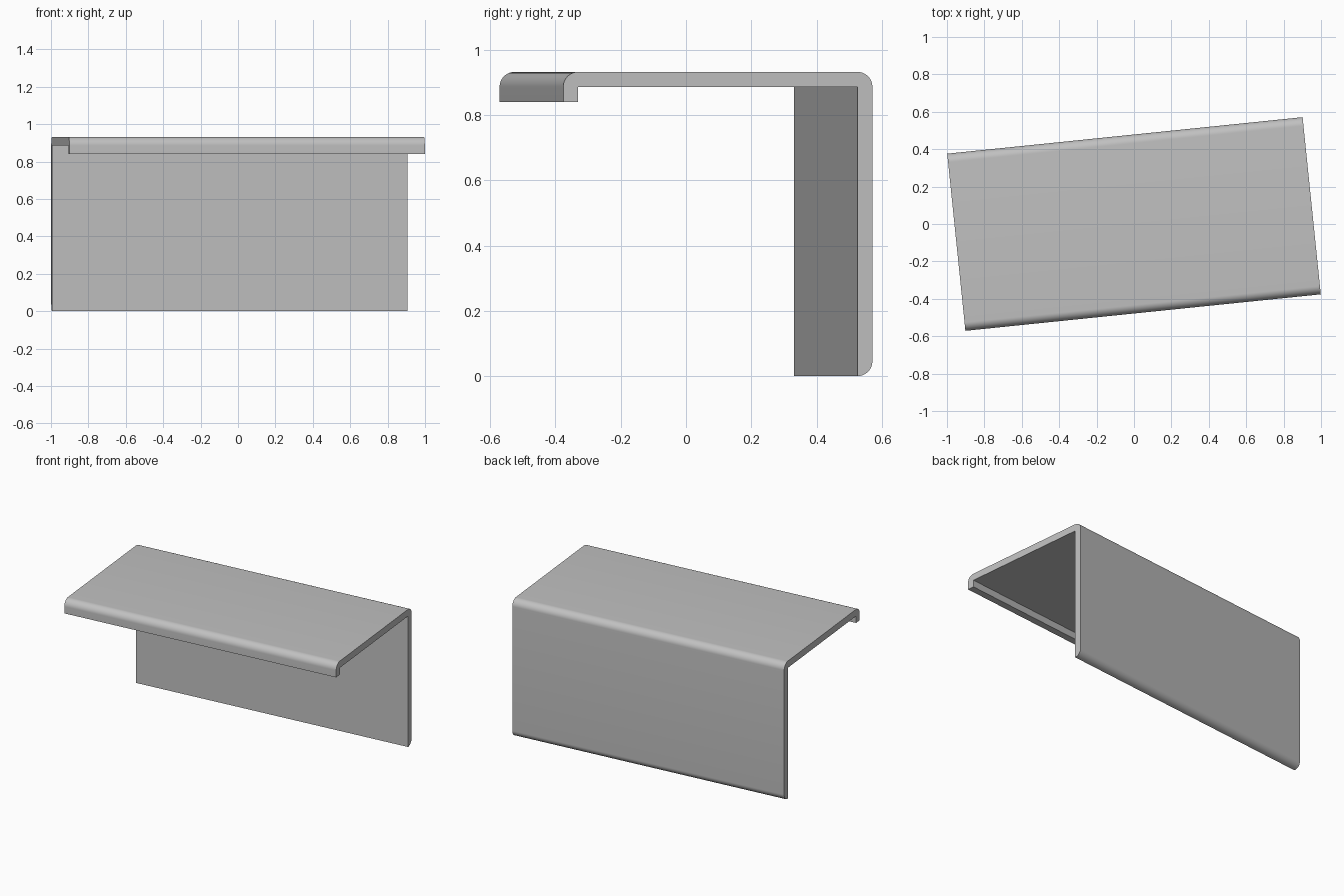
import bpy, bmesh
from math import radians, sin, cos, pi
from mathutils import Matrix

cube = bpy.data.objects.get("Cube")
if cube:
    bpy.data.objects.remove(cube, do_unlink=True)

WIDTH, DEPTH, HEIGHT = 1.91, 0.952, 0.932
THICK = 0.046     # sheet thickness and outer bend radius
LIP = 0.092       # height of the front lip
TURN = radians(5.86)
front, back = -DEPTH / 2, DEPTH / 2


def arc(cy, cz, start, end, steps=12):
    """Points of a rounded outer corner, angles in quarter turns."""
    angles = [(start + (end - start) * i / steps) * pi / 2 for i in range(steps + 1)]
    return [(cy + THICK * cos(a), cz + THICK * sin(a)) for a in angles]


# Side profile: wall, top shelf and short front lip
profile = [(back - THICK, 0)]
profile += arc(back - THICK, THICK, -1, 0)[1:]
profile += arc(back - THICK, HEIGHT - THICK, 0, 1)
profile += arc(front + THICK, HEIGHT - THICK, 1, 2)
profile += [(front, HEIGHT - LIP), (front + THICK, HEIGHT - LIP),
            (front + THICK, HEIGHT - THICK), (back - THICK, HEIGHT - THICK)]

# Extrude the profile along the width
bm = bmesh.new()
end_face = bm.faces.new([bm.verts.new((-WIDTH / 2, y, z)) for y, z in profile])
extruded = bmesh.ops.extrude_face_region(bm, geom=[end_face])
moved = [v for v in extruded["geom"] if isinstance(v, bmesh.types.BMVert)]
bmesh.ops.translate(bm, verts=moved, vec=(WIDTH, 0, 0))
bmesh.ops.recalc_face_normals(bm, faces=bm.faces)
bm.transform(Matrix.Rotation(TURN, 4, "Z"))
mesh = bpy.data.meshes.new("bent_bracket")
bm.to_mesh(mesh)
bm.free()
bracket = bpy.data.objects.new("bent_bracket", mesh)
bpy.context.collection.objects.link(bracket)

# Plain grey metal
grey = bpy.data.materials.new("plain_grey")
grey.use_nodes = True
color = (0.53, 0.53, 0.53, 1)
grey.diffuse_color = color
grey.node_tree.nodes["Principled BSDF"].inputs["Base Color"].default_value = color
mesh.materials.append(grey)

# Smooth bends with sharp ends and edges
bpy.ops.object.select_all(action="DESELECT")
bracket.select_set(True)
bpy.context.view_layer.objects.active = bracket
bpy.ops.object.shade_smooth_by_angle(angle=radians(30))
